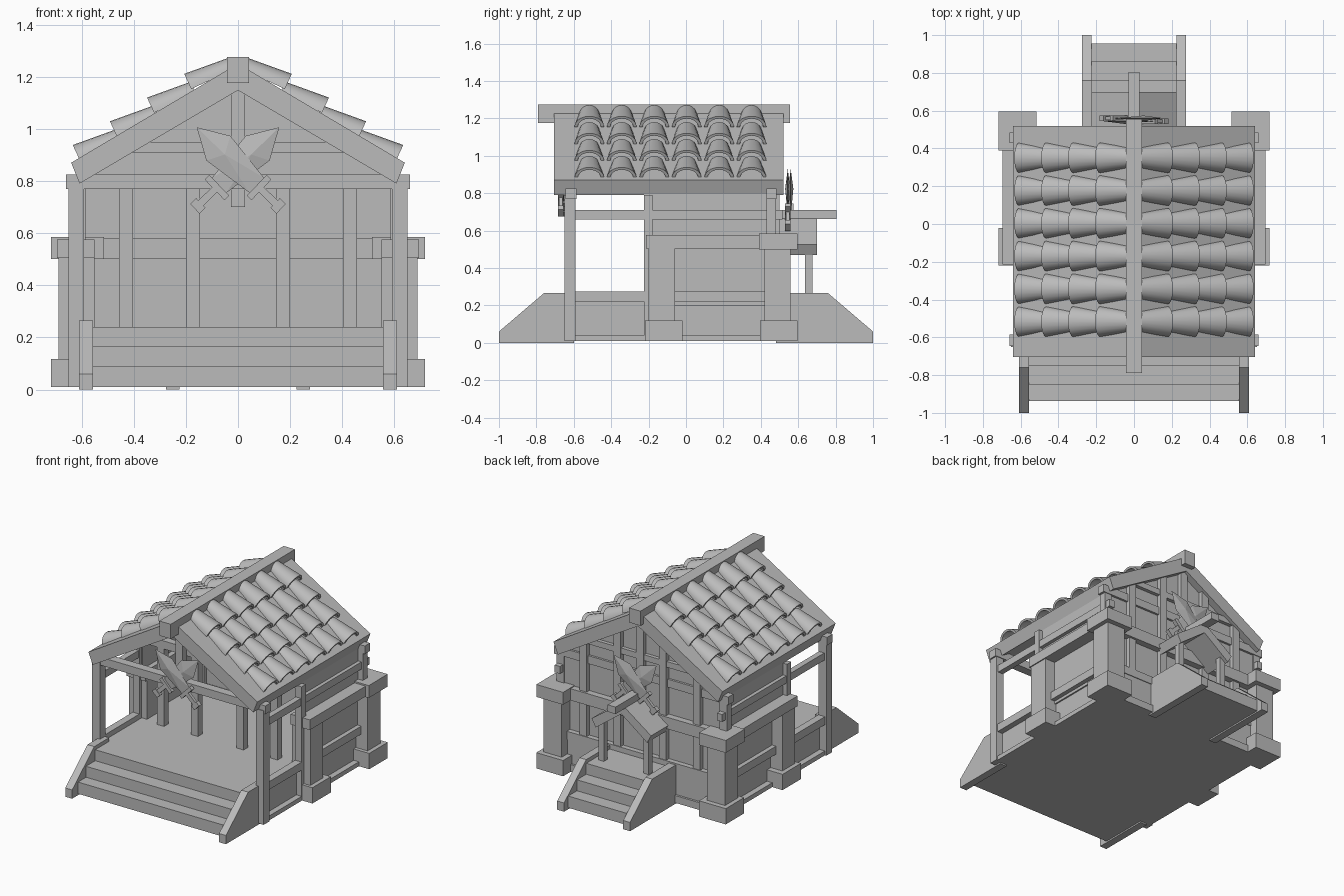
import bpy, math
from mathutils import Vector, Matrix

if "Cube" in bpy.data.objects:
    bpy.data.objects.remove(bpy.data.objects["Cube"])

GREY = bpy.data.materials.new("plain_grey")
GREY.diffuse_color = (0.5, 0.5, 0.5, 1)
GREY.use_nodes = True
GREY.node_tree.nodes["Principled BSDF"].inputs["Base Color"].default_value = GREY.diffuse_color


def mesh_obj(name, verts, faces):
    me = bpy.data.meshes.new(name)
    me.from_pydata(verts, [], faces)
    me.materials.append(GREY)
    ob = bpy.data.objects.new(name, me)
    bpy.context.collection.objects.link(ob)
    return ob


def prism(name, pts, lo, hi, axis):
    """Extrude a 2D profile from lo to hi along x (pts = y,z) or y (pts = x,z)."""
    n = len(pts)
    put = (lambda p, t: (t, p[0], p[1])) if axis == 'x' else (lambda p, t: (p[0], t, p[1]))
    verts = [put(p, t) for t in (lo, hi) for p in pts]
    faces = [tuple(range(n))[::-1], tuple(range(n, 2 * n))]
    faces += [(i, (i + 1) % n, (i + 1) % n + n, i + n) for i in range(n)]
    ob = mesh_obj(name, verts, faces)
    bpy.context.view_layer.objects.active = ob
    bpy.ops.object.mode_set(mode='EDIT')
    bpy.ops.mesh.select_all(action='SELECT')
    bpy.ops.mesh.normals_make_consistent(inside=False)
    bpy.ops.object.mode_set(mode='OBJECT')
    return ob


def box(name, x0, x1, y0, y1, z0, z1):
    return prism(name, [(x0, z0), (x1, z0), (x1, z1), (x0, z1)], y0, y1, 'y')


def pair(name, x0, x1, *rest):
    """A box and its mirror across x = 0."""
    box(name + "_right", x0, x1, *rest)
    box(name + "_left", -x1, -x0, *rest)


# Floor with the two flights of steps
box("floor", -0.6, 0.6, -0.75, 0.5, 0.01, 0.24)
for i, (yf, yb) in enumerate([(0.75, 0.76), (0.85, 0.86), (0.937, 0.955)]):
    top = 0.24 - 0.075 * i
    box("front_step", -0.56, 0.56, -yf, -0.6, 0.01, top)
    box("back_step", -0.23, 0.23, 0.45, yb, 0.01, top)
for s in (-1, 1):
    for name, d, end, x in (("front_stair_side", -1, 0.6, 0.583), ("back_stair_side", 1, 0.48, 0.25)):
        prof = [(d, 0), (d, 0.06), (d * 0.76, 0.265), (d * end, 0.265), (d * end, 0)]
        prism(name, prof, s * x - 0.026, s * x + 0.026, 'x')

# Side pillars with footings, caps and the beam between them
for y in (-0.13, 0.49):
    pair("pillar", 0.55, 0.688, y - 0.07, y + 0.07, 0.01, 0.51)
    yc = y + (0.01 if y < 0 else 0.005)
    pair("pillar_base", 0.515, 0.718, yc - 0.1, yc + 0.1, 0.01, 0.118)
pair("pillar_cap", 0.515, 0.718, 0.39, 0.595, 0.5, 0.585)
pair("side_beam", 0.55, 0.695, -0.215, 0.4, 0.505, 0.575)

# Timber frame
pair("front_post", 0.59, 0.65, -0.65, -0.59, 0.01, 0.79)
pair("middle_post", 0.59, 0.64, -0.225, -0.18, 0.01, 0.79)
pair("back_post", 0.59, 0.645, 0.43, 0.48, 0.01, 0.79)
for name, y0, y1 in (("front", -0.645, -0.585), ("middle", -0.225, -0.175), ("back", 0.43, 0.485)):
    w = 0.61 if name == "middle" else 0.66
    box(name + "_tie_beam", -w, w, y0, y1, 0.77, 0.825)
for x in (0.43, 0.173):
    pair("porch_post", x - 0.027, x + 0.027, -0.225, -0.175, 0.23, 0.78)
pair("upper_side_rail", 0.595, 0.635, -0.6, 0.515, 0.66, 0.71)
pair("lower_side_rail", 0.59, 0.64, -0.6, 0.45, 0.22, 0.275)
pair("bottom_side_rail", 0.59, 0.64, -0.6, 0.45, 0.01, 0.04)

# Walls
pair("side_wall", 0.585, 0.61, -0.2, 0.46, 0.2, 0.82)
prism("back_wall", [(-0.6, 0.2), (0.6, 0.2), (0.6, 0.82), (0, 1.17), (-0.6, 0.82)], 0.445, 0.47, 'y')
for x, top in ((0.43, 0.92), (0.173, 1.07)):
    pair("back_stud", x - 0.027, x + 0.027, 0.46, 0.5, 0.01, top)
box("back_king_post", -0.027, 0.027, 0.43, 0.5, 0.7, 1.17)
box("front_king_post", -0.027, 0.027, -0.64, -0.59, 0.8, 1.17)
box("back_beam", -0.59, 0.59, 0.42, 0.515, 0.5, 0.58)
box("back_gable_rail", -0.42, 0.42, 0.43, 0.495, 0.91, 0.95)
box("back_bottom_rail", -0.57, 0.57, 0.45, 0.515, 0.01, 0.06)
box("back_lower_rail", -0.57, 0.57, 0.45, 0.505, 0.22, 0.275)

# Main roof and ridge beam
prism("roof", [(0, 1.25), (0.64, 0.87), (0.608, 0.79), (0, 1.148), (-0.608, 0.79), (-0.64, 0.87)],
      -0.705, 0.52, 'y')
box("ridge_beam", -0.043, 0.043, -0.79, 0.555, 1.175, 1.275)


# Tapered barrel roof tiles
def tile_row(side, row, seg=10):
    verts, faces = [], []
    sx, sz = -0.1425 * row, 0.091 * row
    # each end: base point, crown point, half width
    ends = [((0.607, 0.88), (0.634, 0.938), 0.08), ((0.445, 0.955), (0.468, 0.998), 0.052)]
    for col in range(6):
        yc = -0.517 + 0.1735 * col
        o = len(verts)
        for (bx, bz), (cx, cz), hw in ends:
            for shrink in (1, 0.78):
                for i in range(seg + 1):
                    a = math.pi * i / seg
                    h = math.sin(a) * shrink
                    verts.append((side * (bx + (cx - bx) * h + sx), yc + math.cos(a) * hw * shrink,
                                  bz + (cz - bz) * h + sz))
        m = seg + 1
        for i in range(seg):
            for a, b in ((0, 2), (3, 1), (1, 0), (2, 3)):
                f = [o + a * m + i, o + a * m + i + 1, o + b * m + i + 1, o + b * m + i]
                faces.append(tuple(f if side < 0 else f[::-1]))
        for i in (0, seg):
            f = [o + k * m + i for k in (0, 2, 3, 1)]
            faces.append(tuple(f if (i == 0) == (side > 0) else f[::-1]))
    ob = mesh_obj("roof_tiles", verts, faces)
    bpy.ops.object.select_all(action='DESELECT')
    ob.select_set(True)
    bpy.context.view_layer.objects.active = ob
    bpy.ops.object.mode_set(mode='EDIT')
    bpy.ops.mesh.select_all(action='SELECT')
    bpy.ops.mesh.normals_make_consistent(inside=False)
    bpy.ops.object.mode_set(mode='OBJECT')
    bpy.ops.object.shade_smooth_by_angle(angle=math.radians(35))


for side in (-1, 1):
    for row in range(4):
        tile_row(side, row)

# Small canopy over the back door
for s in (-1, 1):
    prism("canopy_roof", [(0, 0.685), (s * 0.225, 0.525), (s * 0.195, 0.47), (0, 0.615)], 0.5, 0.7, 'y')
pair("canopy_post", 0.15, 0.19, 0.635, 0.675, 0.23, 0.52)
box("canopy_ridge", -0.03, 0.03, 0.48, 0.805, 0.662, 0.71)


# Crossed swords on both gables; local z runs from pommel to tip
def sword(name, lean, y, z):
    rot = Matrix.Translation((0, y, z)) @ Matrix.Rotation(lean * math.radians(46), 4, 'Y')
    parts = []
    outline = [(0, 0.22), (0.066, 0.105), (0.04, -0.1), (-0.04, -0.1), (-0.066, 0.105)]
    verts = [(x, 0, v) for x, v in outline] + [(0, -0.014, 0.07), (0, 0.014, 0.07)]
    faces = [(i, (i + 1) % 5, 5) for i in range(5)] + [((i + 1) % 5, i, 6) for i in range(5)]
    parts.append(mesh_obj(name + "_blade", verts, faces))
    for part, w, d, z0, z1 in (("guard", 0.055, 0.014, -0.125, -0.1), ("grip", 0.014, 0.01, -0.2, -0.12),
                               ("pommel", 0.026, 0.014, -0.23, -0.198)):
        parts.append(box(name + "_" + part, -w, w, -d, d, z0, z1))
    for ob in parts:
        ob.data.transform(rot)


for lean in (-1, 1):
    sword("front_sword", lean, -0.662 + 0.008 * lean, 0.853)
    sword("back_sword", lean, 0.552 + 0.008 * lean, 0.775)
